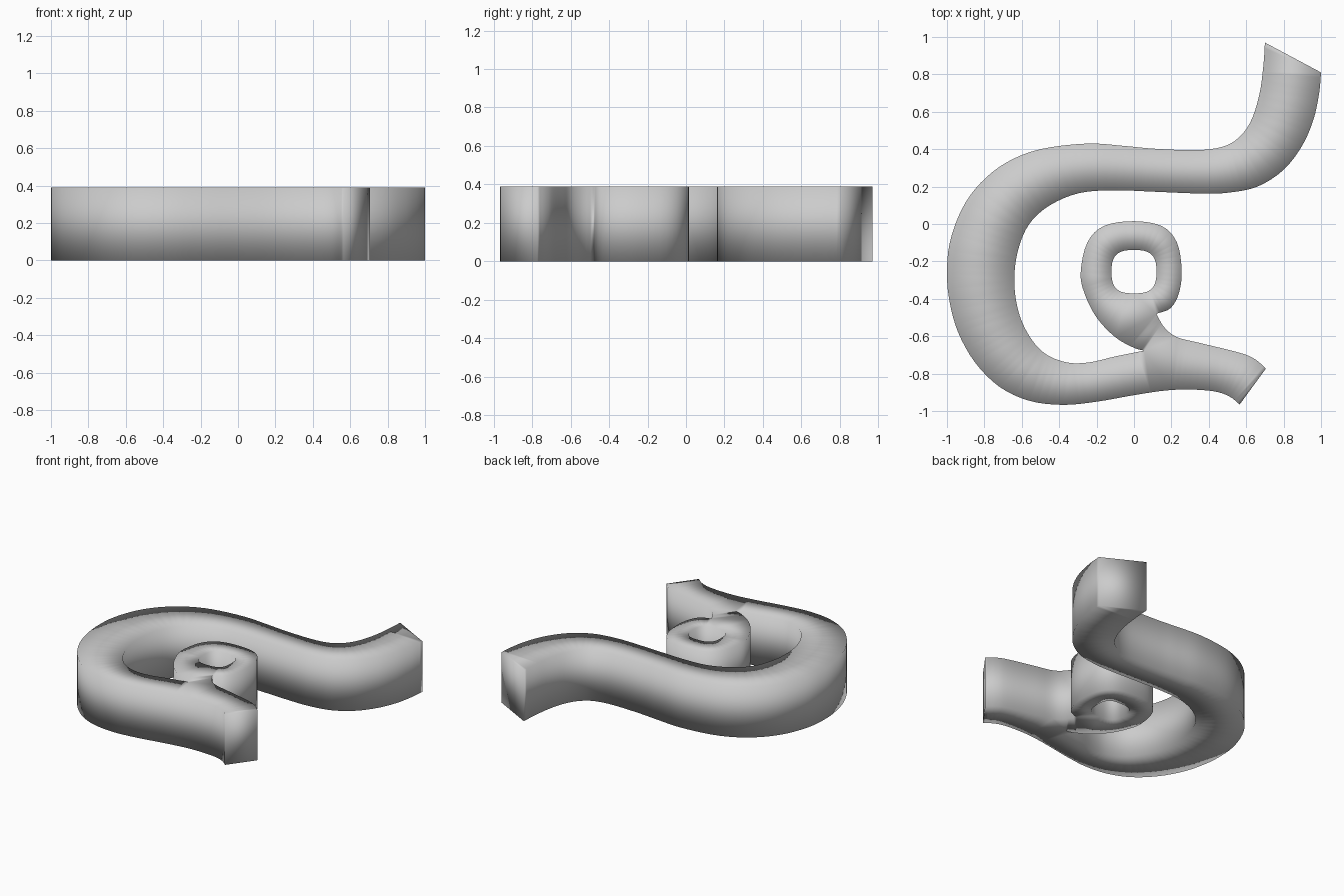
import bpy, bmesh, math
from mathutils import Vector

if "Cube" in bpy.data.objects:
    bpy.data.objects.remove(bpy.data.objects["Cube"])

HEIGHT = 0.39
STEPS = 4


def spline(points):
    """Catmull-Rom samples through the points, without the last point."""
    p = [Vector(q) for q in points]
    p = [2 * p[0] - p[1]] + p + [2 * p[-1] - p[-2]]
    out = []
    for i in range(1, len(p) - 2):
        a, b, c, d = p[i - 1:i + 3]
        n = STEPS if len(points) > 2 else 1
        for k in range(n):
            t = k / n
            out.append(0.5 * (2 * b + (c - a) * t + (2 * a - 5 * b + 4 * c - d) * t ** 2
                              + (3 * b - a - 3 * c + d) * t ** 3))
    return out


# Outline runs between sharp corners, clockwise from the upper tip
top_end = [(0.70, 0.97), (1.0, 0.81)]
inner_sweep = [(1.0, 0.81), (0.99, 0.70), (0.96, 0.56), (0.90, 0.42), (0.80, 0.29),
               (0.66, 0.20), (0.50, 0.167), (0.35, 0.163), (0.1, 0.173), (-0.1, 0.18),
               (-0.29, 0.166), (-0.45, 0.10), (-0.56, 0.0), (-0.62, -0.14), (-0.64, -0.30),
               (-0.62, -0.46), (-0.565, -0.59), (-0.48, -0.69), (-0.36, -0.74),
               (-0.24, -0.74), (-0.1, -0.708), (0.055, -0.677)]
loop_outside = [(0.055, -0.677), (0.0, -0.662), (-0.10, -0.605), (-0.20, -0.50),
                (-0.265, -0.37), (-0.285, -0.26), (-0.25, -0.10), (-0.16, -0.01),
                (0.0, 0.015), (0.15, -0.012), (0.23, -0.10), (0.255, -0.25),
                (0.24, -0.37), (0.195, -0.45), (0.12, -0.48)]
foot_upper = [(0.12, -0.48), (0.16, -0.55), (0.23, -0.605), (0.36, -0.638),
              (0.57, -0.69), (0.65, -0.725), (0.705, -0.773)]
foot_end = [(0.705, -0.773), (0.565, -0.965)]
outer_sweep = [(0.565, -0.965), (0.51, -0.922), (0.43, -0.895), (0.30, -0.885),
               (0.17, -0.89), (0.0, -0.915), (-0.2, -0.95), (-0.38, -0.967),
               (-0.56, -0.945), (-0.72, -0.87), (-0.85, -0.74), (-0.94, -0.58),
               (-0.985, -0.42), (-1.0, -0.27), (-0.985, -0.10), (-0.92, 0.08),
               (-0.82, 0.22), (-0.68, 0.33), (-0.5, 0.40), (-0.25, 0.43),
               (-0.05, 0.417), (0.1, 0.403), (0.3, 0.395), (0.44, 0.405),
               (0.54, 0.445), (0.62, 0.54), (0.67, 0.69), (0.692, 0.85), (0.70, 0.97)]

outline = []
for run in (top_end, inner_sweep, loop_outside, foot_upper, foot_end, outer_sweep):
    outline += spline(run)


# Rounded square opening in the small loop
def rounded(v):
    return math.copysign(abs(v) ** 0.7, v)


hole = []
for i in range(40):
    a = 2 * math.pi * i / 40
    hole.append(Vector((0.12 * rounded(math.cos(a)), -0.255 + 0.116 * rounded(math.sin(a)))))

# Fill the flat shape and raise it into a solid
bm = bmesh.new()
edges = []
for ring in (outline, hole):
    verts = [bm.verts.new((p.x, p.y, 0)) for p in ring]
    edges += [bm.edges.new((verts[i - 1], verts[i])) for i in range(len(verts))]
bmesh.ops.triangle_fill(bm, edges=edges, use_beauty=True, use_dissolve=False)
raised = bmesh.ops.extrude_face_region(bm, geom=bm.faces[:], use_keep_orig=True)
bmesh.ops.translate(bm, vec=(0, 0, HEIGHT),
                    verts=[g for g in raised["geom"] if isinstance(g, bmesh.types.BMVert)])
bmesh.ops.recalc_face_normals(bm, faces=bm.faces[:])
for f in bm.faces:
    f.smooth = True

mesh = bpy.data.meshes.new("curled_ribbon_solid")
bm.to_mesh(mesh)
bm.free()
obj = bpy.data.objects.new("curled_ribbon_solid", mesh)
bpy.context.collection.objects.link(obj)
